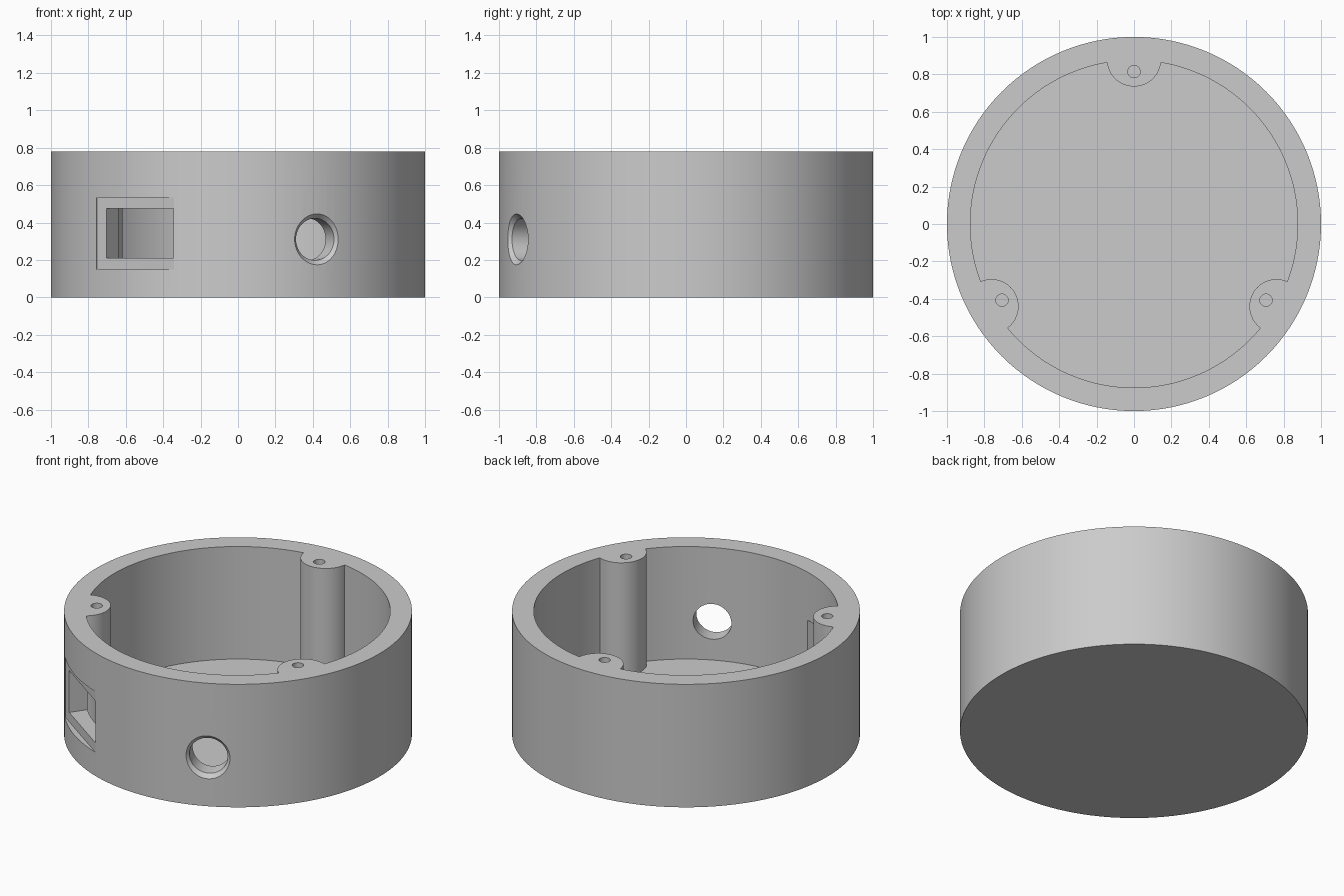
import bpy, math
from mathutils import Matrix

if "Cube" in bpy.data.objects:
    bpy.data.objects.remove(bpy.data.objects["Cube"])

HEIGHT, FLOOR, INNER = 0.78, 0.066, 0.875


def cylinder(name, radius, z0, z1, xy=(0, 0), sides=64):
    bpy.ops.mesh.primitive_cylinder_add(vertices=sides, radius=radius, depth=z1 - z0,
                                        location=(*xy, (z0 + z1) / 2))
    ob = bpy.context.object
    ob.name = name
    return ob


def radial_cone(name, r_in, r_out, d_in, d_out, angle, z):
    """Cone lying along the outward direction at the given angle."""
    bpy.ops.mesh.primitive_cone_add(vertices=64, radius1=r_in, radius2=r_out, depth=d_out - d_in)
    ob = bpy.context.object
    ob.name = name
    ob.matrix_world = (Matrix.Rotation(angle, 4, 'Z')
                       @ Matrix.Translation(((d_in + d_out) / 2, 0, z))
                       @ Matrix.Rotation(math.pi / 2, 4, 'Y'))
    return ob


def radial_box(name, d, t, z, angle):
    """Box given by its ranges outward, sideways and upward."""
    bpy.ops.mesh.primitive_cube_add(size=1)
    ob = bpy.context.object
    ob.name = name
    ranges = (d, t, z)
    middle = [(a + b) / 2 for a, b in ranges]
    size = [b - a for a, b in ranges]
    ob.matrix_world = (Matrix.Rotation(angle, 4, 'Z') @ Matrix.Translation(middle)
                       @ Matrix.Diagonal((*size, 1)))
    return ob


def cut(target, cutter):
    """Subtract the cutter, apply and remove it."""
    cutter.hide_render = True
    mod = target.modifiers.new("cut", 'BOOLEAN')
    mod.operation, mod.solver, mod.object = 'DIFFERENCE', 'EXACT', cutter
    bpy.context.view_layer.update()
    bpy.ops.object.select_all(action='DESELECT')
    bpy.context.view_layer.objects.active = target
    target.select_set(True)
    bpy.ops.object.modifier_apply(modifier=mod.name)
    bpy.data.objects.remove(cutter)


# Round housing, with a cavity that leaves three screw posts standing
housing = cylinder("housing", 1, 0, HEIGHT, sides=128)
cavity = cylinder("cavity", INNER, FLOOR, HEIGHT + 0.2, sides=128)
directions = [math.radians(a) for a in (90, 210, 330)]
for a in directions:
    cut(cavity, cylinder("post", 0.145, -0.1, HEIGHT + 0.4,
                         (0.88 * math.cos(a), 0.88 * math.sin(a))))
cut(housing, cavity)

# Screw holes in the posts
for a in directions:
    cut(housing, cylinder("screw_hole", 0.033, HEIGHT - 0.45, HEIGHT + 0.1,
                          (0.815 * math.cos(a), 0.815 * math.sin(a)), 32))

# Round port with a chamfered mouth
port = math.radians(-65)
cut(housing, radial_cone("port_hole", 0.112, 0.112, 0.7, 1.1, port, 0.31))
cut(housing, radial_cone("port_chamfer", 0.11, 0.16, 0.972, 1.025, port, 0.31))

# Rectangular window in a shallow flat recess
window = math.radians(-125)
cut(housing, radial_box("recess", (0.966, 1.2), (-0.245, 0.32), (0.15, 0.535), window))
cut(housing, radial_box("window", (0.7, 1.2), (-0.182, 0.256), (0.21, 0.475), window))

# Plain grey finish
grey = bpy.data.materials.new("light_grey")
grey.use_nodes = True
colour = (0.6, 0.6, 0.6, 1)
grey.diffuse_color = colour
grey.node_tree.nodes["Principled BSDF"].inputs["Base Color"].default_value = colour
housing.data.materials.clear()
housing.data.materials.append(grey)
bpy.ops.object.shade_smooth_by_angle(angle=math.radians(10))
